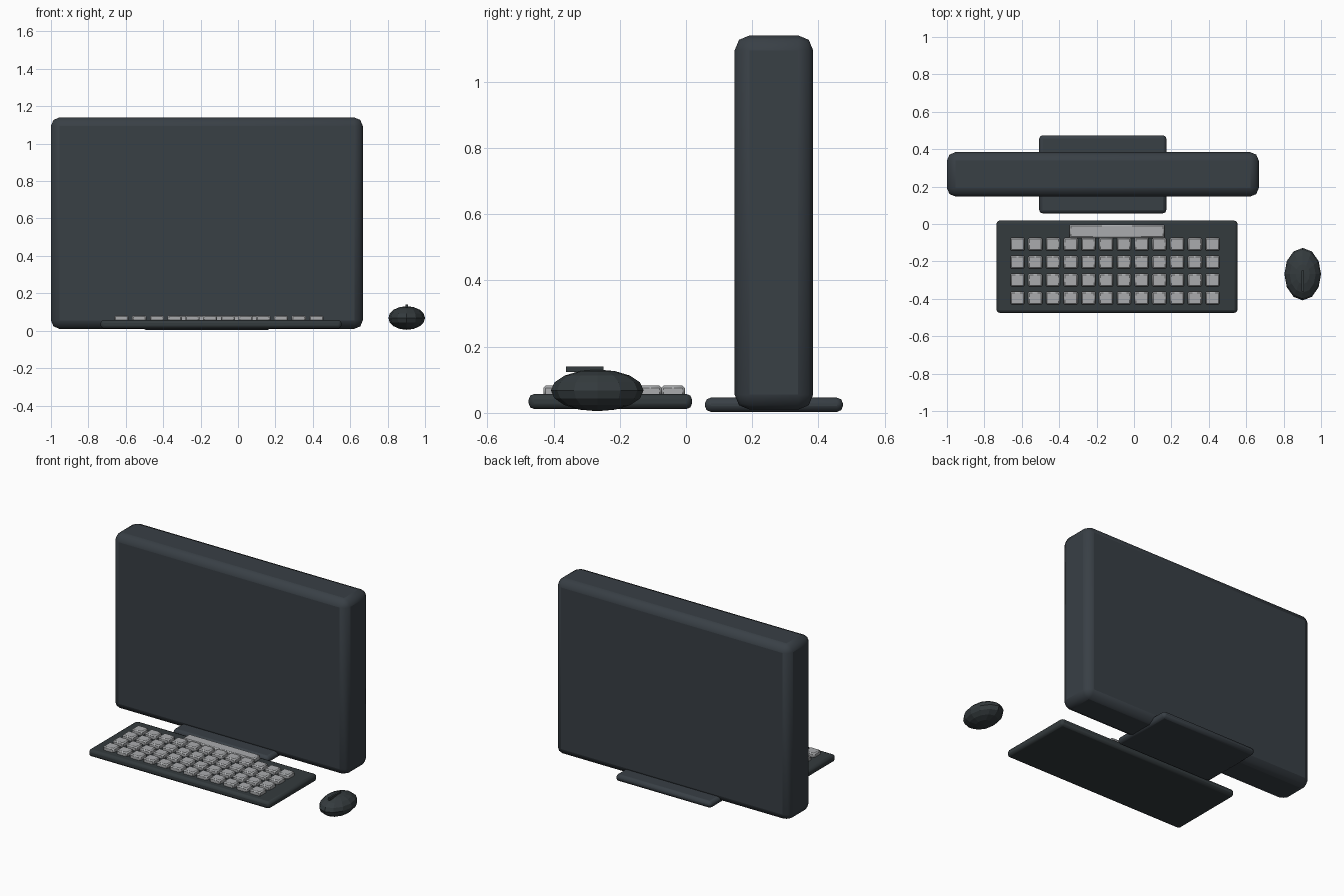
import bpy
import math

cube = bpy.data.objects.get("Cube")
if cube:
    bpy.data.objects.remove(cube, do_unlink=True)


def material(name, rgb):
    m = bpy.data.materials.new(name)
    m.use_nodes = True
    color = (*rgb, 1)
    m.diffuse_color = color
    m.node_tree.nodes["Principled BSDF"].inputs["Base Color"].default_value = color
    return m


slate = material("dark slate", (0.040, 0.050, 0.060))
charcoal = material("charcoal", (0.034, 0.043, 0.047))
grey = material("key grey", (0.40, 0.41, 0.42))


def box(name, x, y, z, mat, bevel, segments=2):
    """Rounded box from (min, max) ranges on each axis."""
    ranges = (x, y, z)
    bpy.ops.mesh.primitive_cube_add(size=1, location=[(a + b) / 2 for a, b in ranges])
    ob = bpy.context.object
    ob.name = name
    ob.scale = [b - a for a, b in ranges]
    bpy.ops.object.transform_apply(location=False, rotation=False, scale=True)
    ob.data.materials.append(mat)
    if bevel:
        mod = ob.modifiers.new("rounded edges", "BEVEL")
        mod.width = bevel
        mod.segments = segments
        bpy.ops.object.shade_smooth_by_angle(angle=math.radians(40))
    return ob


# Monitor and its foot
box("monitor", (-1, 0.667), (0.147, 0.384), (0.01, 1.14), slate, 0.045)
box("monitor_foot", (-0.507, 0.173), (0.057, 0.474), (0.003, 0.046), slate, 0.018)

# Keyboard tray
box("keyboard_base", (-0.735, 0.553), (-0.475, 0.018), (0.012, 0.057), charcoal, 0.016)

# Keys: four rows of twelve, plus one long bar at the back
for row in range(4):
    for col in range(12):
        cx = -0.623 + col * 0.0948
        cy = -0.108 - row * 0.096
        box(f"key_{row + 1}_{col + 1}", (cx - 0.038, cx + 0.038),
            (cy - 0.035, cy + 0.035), (0.05, 0.082), grey, 0.007, 1)
box("space_bar", (-0.345, 0.163), (-0.075, -0.003), (0.05, 0.082), grey, 0.007, 1)

# Mouse body and its scroll strip
bpy.ops.mesh.primitive_uv_sphere_add(segments=12, ring_count=8, radius=1,
                                     location=(0.902, -0.268, 0.068))
mouse = bpy.context.object
mouse.name = "mouse"
mouse.scale = (0.098, 0.14, 0.063)
bpy.ops.object.transform_apply(location=False, rotation=False, scale=True)
mouse.data.materials.append(charcoal)
box("mouse_scroll", (0.896, 0.908), (-0.362, -0.249), (0.123, 0.14), charcoal, 0)
